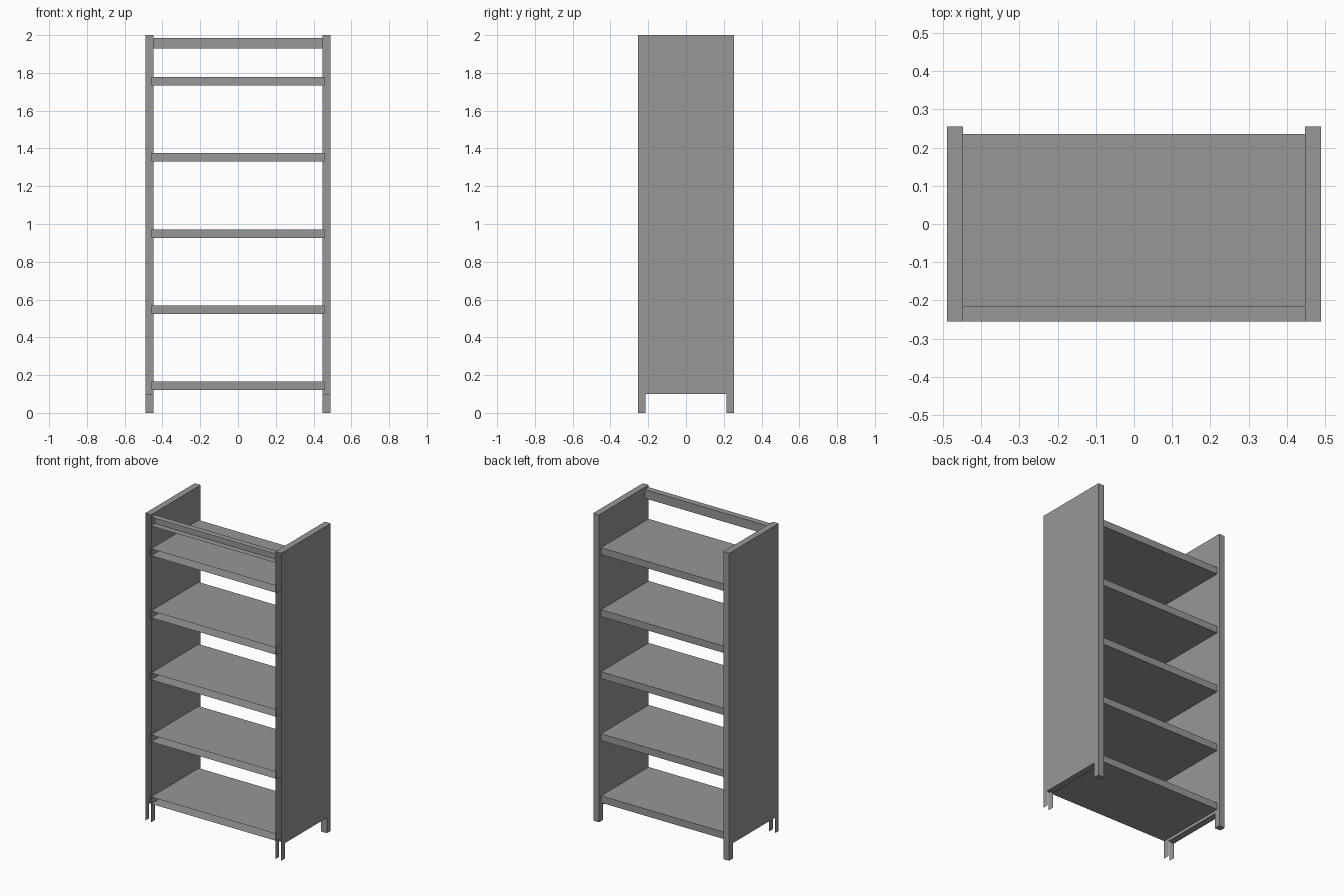
import bpy
import bmesh

default = bpy.data.objects.get("Cube")
if default:
    bpy.data.objects.remove(default, do_unlink=True)

# Single painted grey finish
grey = bpy.data.materials.new("warm_neutral_grey")
grey.use_nodes = True
colour = (0.31, 0.31, 0.31, 1)
grey.diffuse_color = colour
grey.node_tree.nodes["Principled BSDF"].inputs["Base Color"].default_value = colour

FRONT, BACK = -0.255, 0.255
INNER, OUTER = 0.447, 0.489
FOOT_H, FOOT_D = 0.1, 0.04


def extruded(name, profile, x0, x1):
    """Extrude a (y, z) profile along x and leave the front edge open."""
    bm = bmesh.new()
    face = bm.faces.new([bm.verts.new((x0, y, z)) for y, z in profile])
    grown = bmesh.ops.extrude_face_region(bm, geom=[face], use_keep_orig=True)
    moved = [v for v in grown["geom"] if isinstance(v, bmesh.types.BMVert)]
    bmesh.ops.translate(bm, vec=(x1 - x0, 0, 0), verts=moved)
    bmesh.ops.recalc_face_normals(bm, faces=bm.faces)

    # Hollow front: open front edge, and front feet that are two thin sheets
    def is_open(f):
        c = f.calc_center_median()
        at_front = c.y < FRONT + 0.001
        front_foot = (c.y < FRONT + FOOT_D + 0.001 and c.z < FOOT_H - 0.001
                      and abs(f.normal.x) < 0.5)
        return at_front or front_foot

    bmesh.ops.delete(bm, geom=[f for f in bm.faces if is_open(f)],
                     context="FACES")
    mesh = bpy.data.meshes.new(name)
    bm.to_mesh(mesh)
    bm.free()
    mesh.materials.append(grey)
    obj = bpy.data.objects.new(name, mesh)
    bpy.context.scene.collection.objects.link(obj)
    return obj


def rectangle(y0, y1, z0, z1):
    return [(y0, z0), (y1, z0), (y1, z1), (y0, z1)]


# Side panels with a cut-out between the feet
side_profile = [
    (FRONT, 0), (FRONT + FOOT_D, 0), (FRONT + FOOT_D, FOOT_H),
    (BACK - FOOT_D, FOOT_H), (BACK - FOOT_D, 0), (BACK, 0),
    (BACK, 2), (FRONT, 2),
]
extruded("left_side_panel", side_profile, INNER, OUTER)
extruded("right_side_panel", side_profile, -OUTER, -INNER)

# Five evenly spaced shelves, let slightly into the side panels
for i in range(5):
    top = 0.165 + i * 0.4035
    extruded(f"shelf_{i + 1}", rectangle(FRONT, 0.235, top - 0.045, top),
             -0.457, 0.457)

# Rail across the top of the front
extruded("top_rail", rectangle(FRONT, FRONT + 0.04, 1.928, 1.985),
         -INNER, INNER)
